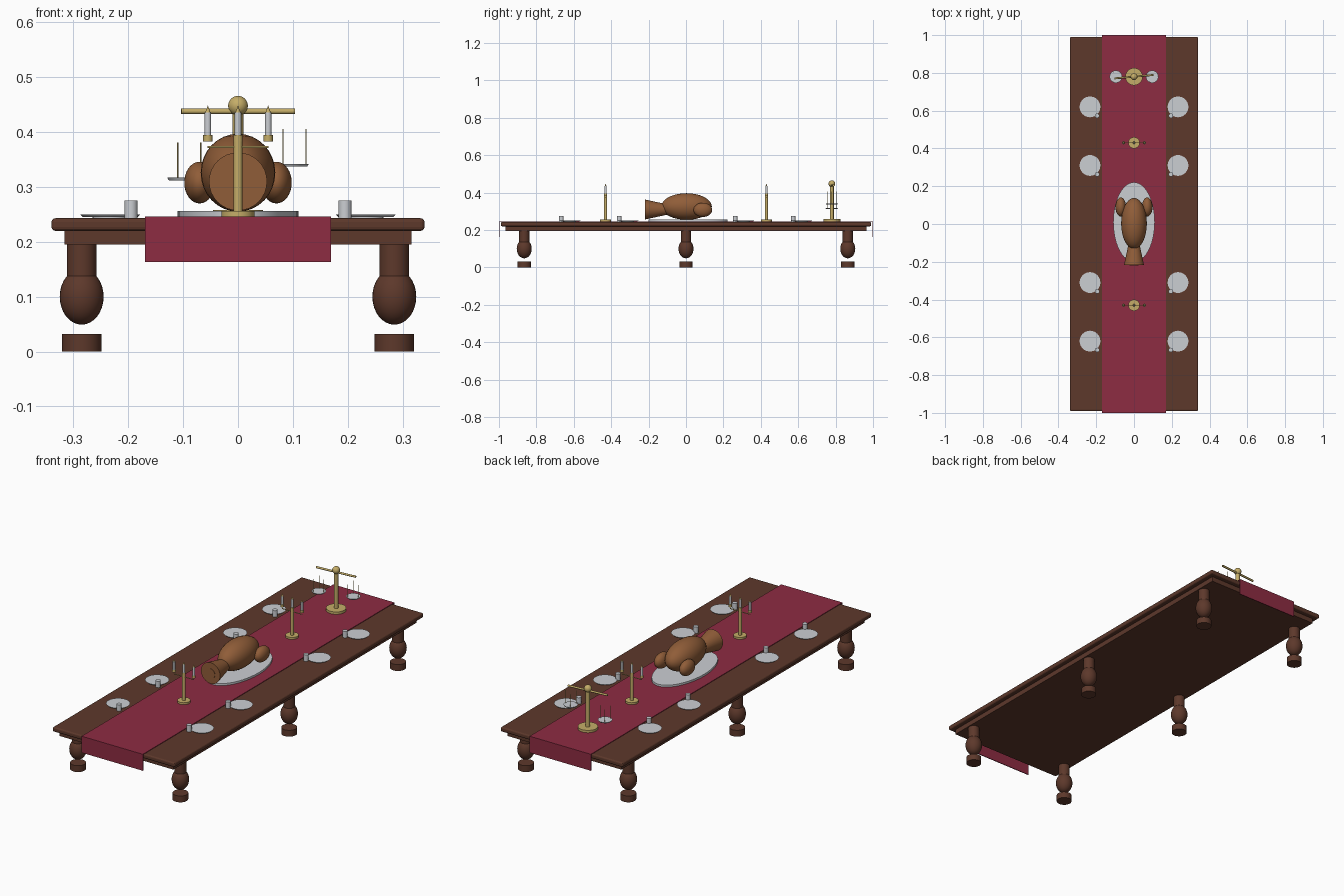
import bpy
from math import radians, cos, sin, pi

if "Cube" in bpy.data.objects:
    bpy.data.objects.remove(bpy.data.objects["Cube"])


def material(name, r, g, b):
    m = bpy.data.materials.new(name)
    m.diffuse_color = (r, g, b, 1)
    m.use_nodes = True
    m.node_tree.nodes["Principled BSDF"].inputs["Base Color"].default_value = m.diffuse_color
    return m


WOOD = material("dark_wood", 0.11, 0.04, 0.024)
CLOTH = material("red_cloth", 0.27, 0.025, 0.055)
SILVER = material("silver", 0.6, 0.62, 0.65)
GOLD = material("brass", 0.56, 0.42, 0.14)
ROAST = material("roast_skin", 0.28, 0.11, 0.04)


def finish(name, mat, scale=(1, 1, 1), smooth=True):
    o = bpy.context.object
    o.name = name
    o.scale = scale
    bpy.ops.object.transform_apply(location=False, rotation=True, scale=True)
    o.data.materials.append(mat)
    if smooth:
        bpy.ops.object.shade_smooth_by_angle(angle=radians(40))
    return o


def box(name, mat, x, y, z0, z1, cy=0, bevel=0):
    bpy.ops.mesh.primitive_cube_add(size=2, location=(0, cy, (z0 + z1) / 2))
    o = finish(name, mat, (x, y, (z1 - z0) / 2), False)
    if bevel:
        b = o.modifiers.new("rounded_edge", 'BEVEL')
        b.width, b.segments = bevel, 3
    return o


def rod(name, mat, r, x, y, z0, z1, r2=None, n=32, sy=1):
    bpy.ops.mesh.primitive_cone_add(vertices=n, radius1=r, radius2=r if r2 is None else r2,
                                    depth=z1 - z0, location=(x, y, (z0 + z1) / 2))
    return finish(name, mat, (1, sy, 1))


def beam(name, mat, r, length, y, z, turn=0):
    bpy.ops.mesh.primitive_cylinder_add(vertices=16, radius=r, depth=length, location=(0, y, z),
                                        rotation=(0, pi / 2, turn))
    return finish(name, mat)


def egg(name, mat, loc, radii):
    bpy.ops.mesh.primitive_uv_sphere_add(segments=32, ring_count=16, location=loc)
    return finish(name, mat, radii)


# table
box("table_top", WOOD, 0.34, 0.99, 0.22, 0.243, bevel=0.007)
box("apron", WOOD, 0.316, 0.966, 0.195, 0.221)
for x in (-0.285, 0.285):
    for y in (-0.865, 0, 0.865):
        rod("leg_post", WOOD, 0.027, x, y, 0.12, 0.197)
        egg("leg_bulb", WOOD, (x, y, 0.1), (0.04, 0.04, 0.051))
        rod("leg_foot", WOOD, 0.036, x, y, 0, 0.032)

# runner with hanging ends
box("runner", CLOTH, 0.17, 1.0, 0.242, 0.246)
for s in (-1, 1):
    box("runner_drop", CLOTH, 0.17, 0.002, 0.163, 0.244, cy=s * 0.998)

# place settings
for x in (-1, 1):
    for y in (-0.62, -0.31, 0.31, 0.62):
        rod("plate_base", SILVER, 0.032, x * 0.233, y, 0.242, 0.247)
        rod("plate", SILVER, 0.05, x * 0.233, y, 0.2455, 0.25, r2=0.055)
        rod("cup", SILVER, 0.012, x * 0.195, y - 0.047, 0.243, 0.275, n=20)

# roast on platter
rod("platter", SILVER, 0.11, 0, 0.01, 0.245, 0.256, n=48, sy=1.92)
egg("roast_body", ROAST, (0, 0.003, 0.326), (0.068, 0.135, 0.071))
for s in (-1, 1):
    egg("roast_leg", ROAST, (s * 0.07, 0.09, 0.308), (0.028, 0.05, 0.038))
bpy.ops.mesh.primitive_cone_add(vertices=32, radius1=0.053, radius2=0.025, depth=0.13,
                                location=(0, -0.153, 0.31), rotation=(-pi / 2, 0, 0))
finish("roast_tail", ROAST)
bpy.ops.mesh.primitive_cylinder_add(vertices=32, radius=0.025, depth=0.01,
                                    location=(0, -0.215, 0.308), rotation=(pi / 2, 0, 0))
finish("roast_tail_end", ROAST)

# candelabra
for y in (-0.43, 0.43):
    rod("candelabra_base", GOLD, 0.03, 0, y, 0.245, 0.256)
    rod("candelabra_stem", GOLD, 0.008, 0, y, 0.25, 0.39, n=20)
    beam("candelabra_arm", GOLD, 0.002, 0.112, y, 0.373)
    for x in (-0.055, 0, 0.055):
        rod("candle_cup", GOLD, 0.0085, x, y, 0.383, 0.395, n=16)
        rod("candle", SILVER, 0.006, x, y, 0.394, 0.436, n=16)
        rod("flame", GOLD, 0.005, x, y, 0.435, 0.449, r2=0, n=12)

# balance scale
Y = 0.78
rod("scale_base", GOLD, 0.046, 0, Y, 0.245, 0.258)
rod("scale_post", GOLD, 0.01, 0, Y, 0.25, 0.44, n=24)
egg("scale_ball", GOLD, (0, Y, 0.448), (0.018, 0.018, 0.018))
beam("scale_beam", GOLD, 0.005, 0.208, Y, 0.438, radians(5))
for x, z in ((-0.096, 0.312), (0.096, 0.337)):
    rod("scale_pan", SILVER, 0.03, x, Y, z, z + 0.005, r2=0.033)
    for k in range(3):
        a = k * 2 * pi / 3
        rod("pan_wire", GOLD, 0.0013, x + 0.028 * cos(a), Y + 0.028 * sin(a), z + 0.003, z + 0.069, n=8)
